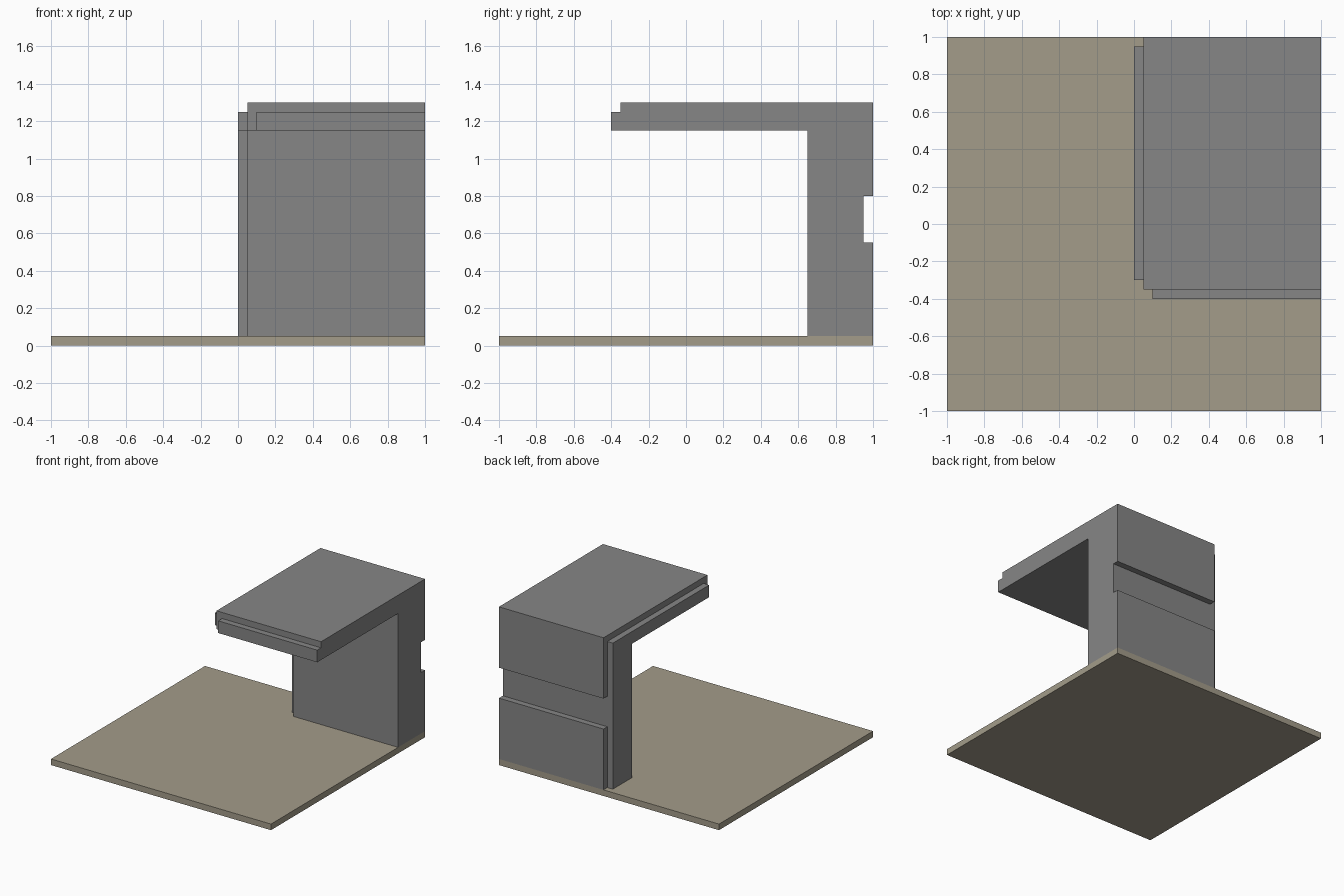
import bpy, bmesh

if "Cube" in bpy.data.objects:
    bpy.data.objects.remove(bpy.data.objects["Cube"])


def material(name, rgb):
    m = bpy.data.materials.new(name)
    m.diffuse_color = (*rgb, 1.0)
    m.use_nodes = True
    m.node_tree.nodes["Principled BSDF"].inputs["Base Color"].default_value = m.diffuse_color
    return m


tan = material("tan", (0.367, 0.332, 0.254))
grey = material("grey", (0.238, 0.238, 0.238))


def extrude_x(name, profile, x0, x1, mat):
    """Extrude a closed (y, z) profile from x0 to x1."""
    bm = bmesh.new()
    face = bm.faces.new([bm.verts.new((x0, y, z)) for y, z in profile])
    ext = bmesh.ops.extrude_face_region(bm, geom=[face])
    verts = [v for v in ext["geom"] if isinstance(v, bmesh.types.BMVert)]
    bmesh.ops.translate(bm, verts=verts, vec=(x1 - x0, 0, 0))
    bmesh.ops.recalc_face_normals(bm, faces=bm.faces)
    mesh = bpy.data.meshes.new(name)
    bm.to_mesh(mesh)
    bm.free()
    mesh.materials.append(mat)
    obj = bpy.data.objects.new(name, mesh)
    bpy.context.collection.objects.link(obj)
    return obj


def rect(y0, y1, z0, z1):
    return [(y0, z0), (y1, z0), (y1, z1), (y0, z1)]


# Floor plate
extrude_x("floor_plate", rect(-1, 1, 0, 0.05), -1, 1, tan)

# Wall and overhanging roof, with a groove along the back
extrude_x("wall_and_roof", [
    (0.65, 0.05), (1, 0.05), (1, 0.55), (0.95, 0.55), (0.95, 0.8), (1, 0.8),
    (1, 1.3), (-0.35, 1.3), (-0.35, 1.15), (0.65, 1.15)], 0.05, 1, grey)

# Raised L-shaped panel on the left side
extrude_x("side_panel", [
    (0.7, 0.05), (0.95, 0.05), (0.95, 1.25), (-0.3, 1.25),
    (-0.3, 1.15), (0.7, 1.15)], 0, 0.05, grey)

# Raised strip on the front edge of the roof
extrude_x("front_strip", rect(-0.4, -0.35, 1.15, 1.25), 0.1, 1, grey)
